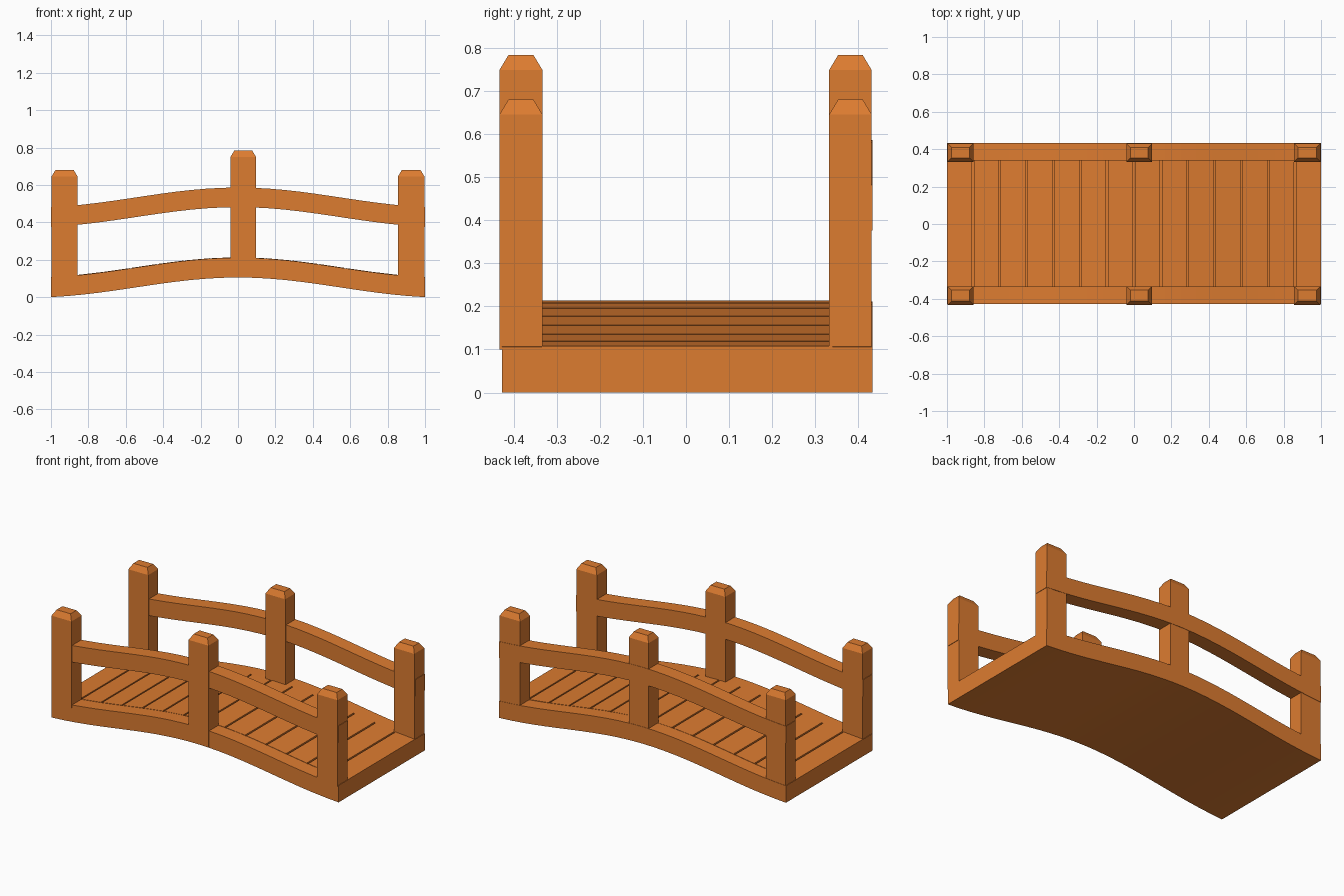
import bpy, math

if "Cube" in bpy.data.objects:
    bpy.data.objects.remove(bpy.data.objects["Cube"])

wood = bpy.data.materials.new("orange_wood")
wood.diffuse_color = (0.72, 0.2, 0.03, 1)
wood.use_nodes = True
wood.node_tree.nodes["Principled BSDF"].inputs["Base Color"].default_value = wood.diffuse_color


def arch(x):
    """Height of the bridge's underside at x."""
    return 0.105 * (0.375 * (1 + math.cos(math.pi * x)) + 0.25 * (1 - x * x))


def make(name, verts, faces):
    me = bpy.data.meshes.new(name)
    me.from_pydata(verts, [], faces)
    me.materials.append(wood)
    ob = bpy.data.objects.new(name, me)
    bpy.context.collection.objects.link(ob)
    return ob


def loft(name, rings):
    """Closed solid through a series of four-point rings."""
    verts = [p for r in rings for p in r]
    faces = [(3, 2, 1, 0)]
    for i in range(len(rings) - 1):
        a, b = i * 4, i * 4 + 4
        for k in range(4):
            j = (k + 1) % 4
            faces.append((a + k, a + j, b + j, b + k))
    e = len(verts) - 4
    faces.append((e, e + 1, e + 2, e + 3))
    return make(name, verts, faces)


def arched(name, x0, x1, y0, y1, z0, z1, n):
    """Bar following the arch, with z measured above it."""
    rings = []
    for i in range(n + 1):
        x = x0 + (x1 - x0) * i / n
        h = arch(x)
        rings.append([(x, y0, h + z0), (x, y1, h + z0),
                      (x, y1, h + z1), (x, y0, h + z1)])
    return loft(name, rings)


def post(name, x0, x1, y0, y1, z0, z1):
    """Square post with a chamfered top."""
    rings = []
    for z, d in ((z0, 0), (z1 - 0.035, 0), (z1, 0.021)):
        rings.append([(x0 + d, y0 + d, z), (x1 - d, y0 + d, z),
                      (x1 - d, y1 - d, z), (x0 + d, y1 - d, z)])
    return loft(name, rings)


# side beams and handrails
for side, y0, y1 in (("front", -0.427, -0.334), ("back", 0.340, 0.433)):
    arched(side + "_beam", -1, 1, y0, y1, 0, 0.106, 24)
    arched(side + "_handrail", -1, 1, y0, y1, 0.376, 0.481, 24)

# solid deck underneath the planks
arched("deck_base", -1, 1, -0.334, 0.340, 0, 0.085, 24)

# deck planks with narrow gaps
count, gap = 14, 0.010
pitch = (2 + gap) / count
for i in range(count):
    x = -1 + i * pitch
    arched(f"plank_{i + 1}", x, x + pitch - gap, -0.334, 0.340, 0.08, 0.108, 1)

# end posts and taller middle posts
for side, y0, y1 in (("front", -0.433, -0.333), ("back", 0.332, 0.431)):
    post(side + "_left_post", -0.997, -0.858, y0, y1, 0.10, 0.68)
    post(side + "_middle_post", -0.041, 0.097, y0, y1, 0.11, 0.783)
    post(side + "_right_post", 0.855, 0.997, y0, y1, 0.10, 0.68)
